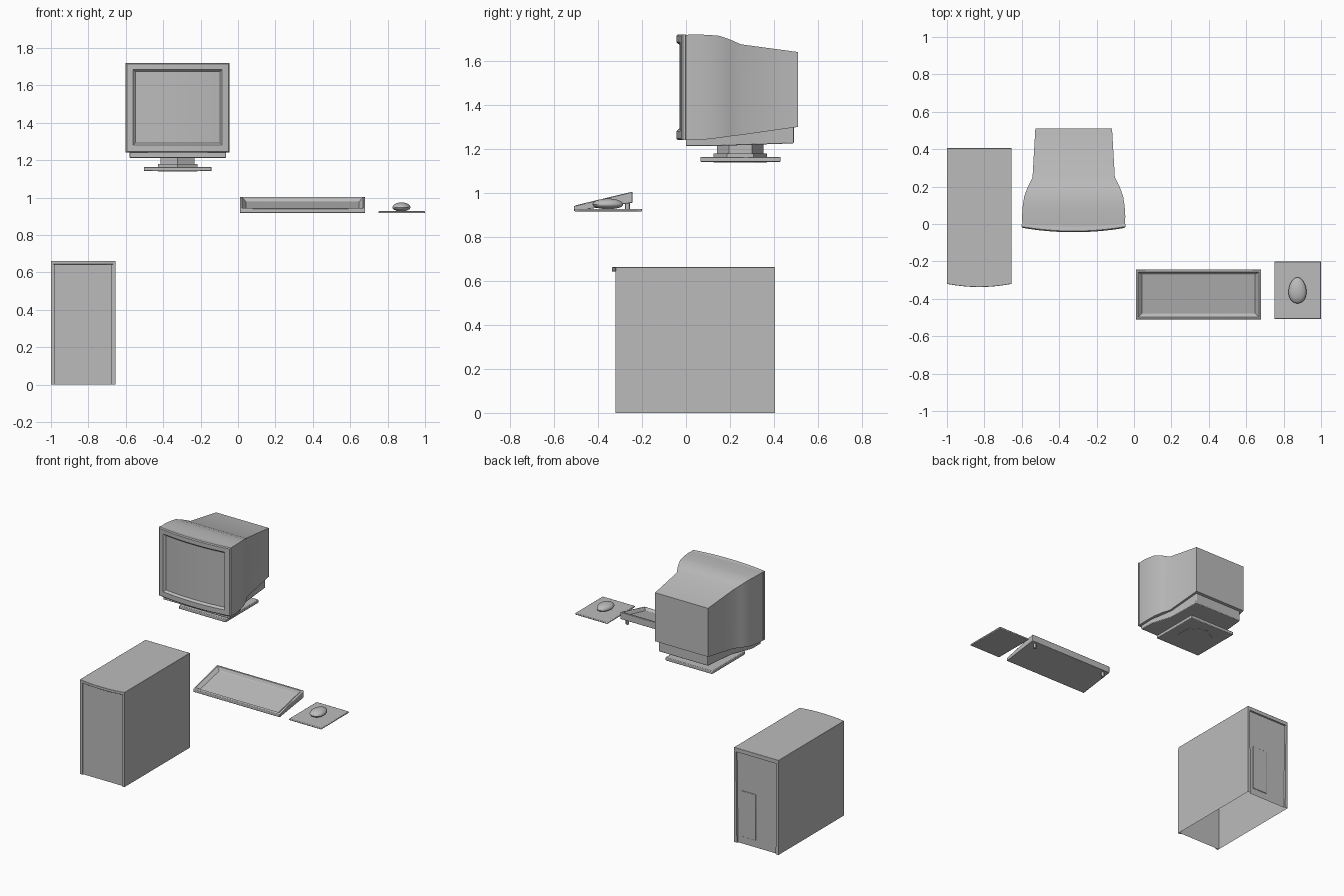
import bpy, bmesh, math
from mathutils import Matrix

if "Cube" in bpy.data.objects:
    bpy.data.objects.remove(bpy.data.objects["Cube"], do_unlink=True)

grey = bpy.data.materials.new("plastic grey")
grey.use_nodes = True
grey.diffuse_color = (0.5, 0.5, 0.5, 1)
grey.node_tree.nodes["Principled BSDF"].inputs["Base Color"].default_value = (0.5, 0.5, 0.5, 1)


def finish(name, bm, bevel=0, angle=30):
    bmesh.ops.recalc_face_normals(bm, faces=bm.faces)
    mesh = bpy.data.meshes.new(name)
    bm.to_mesh(mesh)
    bm.free()
    mesh.materials.append(grey)
    ob = bpy.data.objects.new(name, mesh)
    bpy.context.collection.objects.link(ob)
    bpy.ops.object.select_all(action="DESELECT")
    ob.select_set(True)
    bpy.context.view_layer.objects.active = ob
    if bevel:
        mod = ob.modifiers.new("rounded edges", "BEVEL")
        mod.width, mod.segments, mod.limit_method = bevel, 2, "ANGLE"
        mod.angle_limit = math.radians(50)
        mod.harden_normals = False
    bpy.ops.object.shade_smooth_by_angle(angle=math.radians(angle))
    return ob


def box_mesh(x, y, z):
    """Box from (low, high) pairs."""
    bm = bmesh.new()
    size = Matrix.Diagonal((x[1] - x[0], y[1] - y[0], z[1] - z[0], 1))
    mid = Matrix.Translation((sum(x) / 2, sum(y) / 2, sum(z) / 2))
    bmesh.ops.create_cube(bm, size=1, matrix=mid @ size)
    return bm


def loft(rings, cap_start=True, cap_end=True):
    """Bridge rings of equal point counts; caps are strips between the two long edges."""
    bm = bmesh.new()
    rows = [[bm.verts.new(p) for p in ring] for ring in rings]
    n = len(rows[0])
    for a, b in zip(rows, rows[1:]):
        for i in range(n):
            bm.faces.new((a[i], a[(i + 1) % n], b[(i + 1) % n], b[i]))
    for row, wanted in ((rows[0], cap_start), (rows[-1], cap_end)):
        if wanted:
            for i in range(n // 2 - 1):
                bm.faces.new((row[i], row[i + 1], row[n - 2 - i], row[n - 1 - i]))
    return bm


def rect(x, v, steps=1):
    """Rectangle outline with its two long edges divided."""
    xs = [x[0] + (x[1] - x[0]) * i / steps for i in range(steps + 1)]
    return [(a, v[0]) for a in xs] + [(a, v[1]) for a in reversed(xs)]


# Tower: open-bottomed case with a framed back
TX = (-1.0, -0.655)
bm = box_mesh(TX, (-0.312, 0.405), (0, 0.65))
bm.faces.ensure_lookup_table()
bmesh.ops.delete(bm, geom=[f for f in bm.faces if f.normal.z < -0.5], context="FACES_ONLY")
back = [f for f in bm.faces if f.normal.y > 0.5]
bmesh.ops.inset_region(bm, faces=back, thickness=0.022, depth=0)
bmesh.ops.inset_region(bm, faces=back, thickness=0.003, depth=-0.01)
finish("tower_case", bm)

# Tower lid with a bowed front lip
lid = []
for z in (0.643, 0.662):
    lid.append([(x, y if y > 0 else -0.32 - 0.017 * (1 - ((x + 0.8275) / 0.1725) ** 2), z)
                for x, y in rect(TX, (-0.32, 0.405), 12)])
finish("tower_lid", loft(lid), 0.002)

# Tower front edges and rear socket plate
for name, x in (("right", (-1.0, -0.98)), ("left", (-0.675, -0.655))):
    finish("tower_front_edge_" + name, box_mesh(x, (-0.321, -0.31), (0, 0.645)))
finish("tower_rear_plate", box_mesh((-0.82, -0.705), (0.39, 0.399), (0.05, 0.37)), 0.002)

# Monitor: housing, bowed bezel and recessed screen in one loft
MX = -0.3225
HALF = 0.278


def bowed(half, z, depth):
    return [(MX + x, -0.02 - 0.024 * (1 - (x / HALF) ** 2) + depth, zz)
            for x, zz in rect((-half, half), z, 12)]


stations = [(0.51, 0.205, 1.30, 1.64), (0.25, 0.22, 1.263, 1.675), (0.2, 0.245, 1.257, 1.697),
            (0.15, 0.264, 1.25, 1.714), (0.1, 0.272, 1.244, 1.718), (0.04, 0.276, 1.24, 1.72),
            (-0.005, 0.274, 1.24, 1.718)]
rings = [[(MX + x, y, z) for x, z in rect((-h, h), (lo, hi), 12)] for y, h, lo, hi in stations]
rings += [bowed(HALF - 0.004, (1.242, 1.718), 0.022),
          bowed(HALF, (1.24, 1.72), 0.018),
          bowed(HALF, (1.24, 1.72), 0.006),
          bowed(HALF - 0.006, (1.246, 1.714), 0),
          bowed(0.238, (1.28, 1.685), 0),
          bowed(0.226, (1.292, 1.673), 0.014)]
finish("monitor_housing", loft(rings), angle=35)

# Wedge-shaped chin under the housing
chin = []
for y, h, lo, hi in ((0.0, 0.258, 1.212, 1.25), (0.1, 0.256, 1.212, 1.26),
                     (0.25, 0.205, 1.217, 1.28), (0.49, 0.19, 1.225, 1.315)):
    chin.append([(MX + x, y, z) for x, z in rect((-h, h), (lo, hi))])
finish("monitor_chin", loft(chin), 0.004)

# Six-sided swivel neck on a square foot
for name, radius, lo, hi in (("monitor_neck", 0.105, 1.165, 1.23),
                             ("monitor_swivel", 0.121, 1.139, 1.178)):
    bm = bmesh.new()
    bmesh.ops.create_cone(bm, cap_ends=True, segments=6, radius1=radius, radius2=radius,
                          depth=hi - lo, matrix=Matrix.Translation((MX, 0.247, (lo + hi) / 2)))
    ys = [v.co.y for v in bm.verts]
    if max(ys) - min(ys) < 1.9 * radius:
        bmesh.ops.rotate(bm, verts=bm.verts, cent=(MX, 0.247, 0), matrix=Matrix.Rotation(math.pi / 6, 3, "Z"))
    finish(name, bm)
finish("monitor_foot", box_mesh((MX - 0.181, MX + 0.181), (0.066, 0.43), (1.141, 1.164)), 0.004)

# Keyboard: sloping tray with a recessed key bed
KY = (-0.51, -0.243)


def sloped(x, y, front, rear):
    return [(a, b, front + (rear - front) * (b - KY[0]) / (KY[1] - KY[0])) for a, b in rect(x, y)]


KX = (0.01, 0.68)
finish("keyboard", loft([
    sloped(KX, KY, 0.917, 0.955),
    sloped(KX, KY, 0.94, 1.004),
    sloped((0.024, 0.666), (-0.497, -0.257), 0.94, 1.004),
    sloped((0.042, 0.648), (-0.482, -0.266), 0.925, 0.985)]), 0.003)

# Keyboard feet
for name, x in (("right", 0.05), ("left", 0.64)):
    bm = bmesh.new()
    bmesh.ops.create_cone(bm, cap_ends=True, segments=12, radius1=0.011, radius2=0.011, depth=0.042,
                          matrix=Matrix.Translation((x, -0.266, 0.942)))
    finish("keyboard_foot_" + name, bm)

# Mouse pad and egg-shaped mouse
finish("mouse_pad", box_mesh((0.75, 1.0), (-0.508, -0.2), (0.916, 0.927)), 0.004)
bm = bmesh.new()
bmesh.ops.create_uvsphere(bm, u_segments=24, v_segments=14, radius=1)
for v in bm.verts:
    taper = 1 - 0.12 * v.co.y
    v.co = (0.874 + 0.048 * taper * v.co.x, -0.355 + 0.07 * v.co.y,
            0.947 + v.co.z * (0.027 if v.co.z > 0 else 0.021))
finish("mouse", bm)

# Settle the set on the ground plane and centre it in depth
bpy.context.view_layer.update()
depths = [v.co.y for ob in bpy.context.collection.objects if ob.type == "MESH" for v in ob.data.vertices]
shift = -(max(depths) + min(depths)) / 2
for ob in bpy.context.collection.objects:
    if ob.type == "MESH" and grey.name in ob.data.materials:
        ob.location.y += shift
